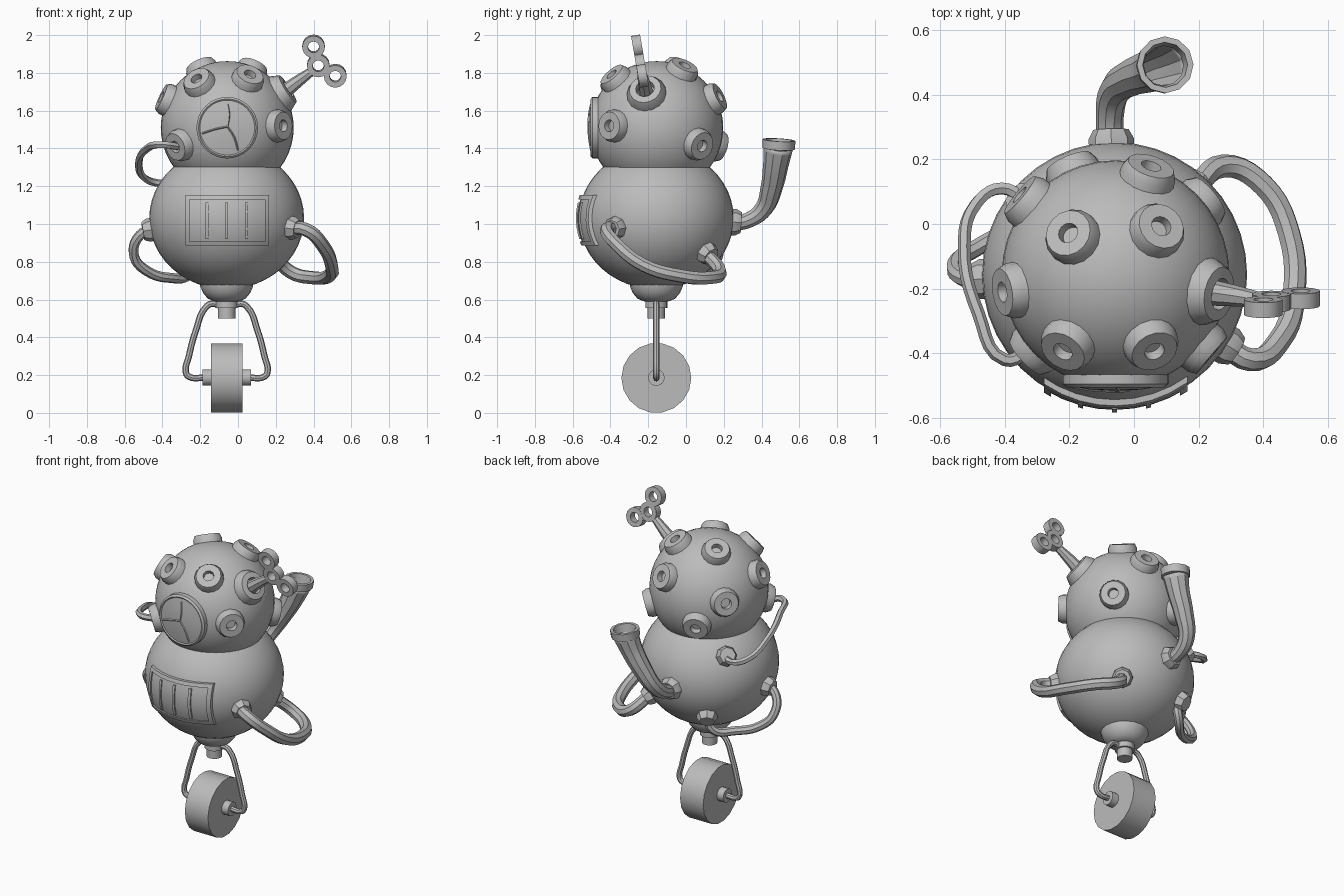
import bpy, bmesh, math
from mathutils import Vector

if "Cube" in bpy.data.objects:
    bpy.data.objects.remove(bpy.data.objects["Cube"])

grey = bpy.data.materials.new("metal_grey")
grey.diffuse_color = (0.5, 0.5, 0.5, 1)
grey.use_nodes = True
grey.node_tree.nodes["Principled BSDF"].inputs["Base Color"].default_value = grey.diffuse_color

HEAD, HEAD_R = Vector((-0.057, -0.155, 1.51)), 0.352
BODY, BODY_R, BODY_H = Vector((-0.06, -0.157, 1.03)), 0.41, 0.375


def finish(ob, angle=30):
    bpy.ops.object.select_all(action='DESELECT')
    ob.select_set(True)
    bpy.context.view_layer.objects.active = ob
    if ob.type == 'CURVE':
        bpy.ops.object.convert(target='MESH')
        ob = bpy.context.view_layer.objects.active
    ob.data.materials.clear()
    ob.data.materials.append(grey)
    bpy.ops.object.shade_smooth_by_angle(angle=math.radians(angle))
    return ob


def mesh_object(name, bm):
    bmesh.ops.recalc_face_normals(bm, faces=bm.faces)
    me = bpy.data.meshes.new(name)
    bm.to_mesh(me)
    bm.free()
    ob = bpy.data.objects.new(name, me)
    bpy.context.collection.objects.link(ob)
    return finish(ob)


def lathe(name, profile, sides, loc, axis=(0, 0, 1)):
    """Spin (radius, height) points about an axis."""
    bm = bmesh.new()
    rings = []
    for r, h in profile:
        if r == 0:
            rings.append([bm.verts.new((0, 0, h))] * sides)
        else:
            rings.append([bm.verts.new((r * math.cos(2 * math.pi * i / sides),
                                        r * math.sin(2 * math.pi * i / sides), h))
                          for i in range(sides)])
    for a, b in zip(rings, rings[1:]):
        for i in range(sides):
            j = (i + 1) % sides
            corners = list(dict.fromkeys((a[i], a[j], b[j], b[i])))
            if len(corners) > 2:
                bm.faces.new(corners)
    bmesh.ops.remove_doubles(bm, verts=bm.verts, dist=1e-5)
    ob = mesh_object(name, bm)
    ob.rotation_mode = 'QUATERNION'
    ob.rotation_quaternion = Vector(axis).to_track_quat('Z', 'Y')
    ob.location = loc
    return ob


def ellipsoid(name, loc, scale, segs=40, rings=24):
    bm = bmesh.new()
    bmesh.ops.create_uvsphere(bm, u_segments=segs, v_segments=rings, radius=1)
    bmesh.ops.scale(bm, vec=scale, verts=bm.verts)
    ob = mesh_object(name, bm)
    ob.location = loc


def tube(name, pts, radii, res=2, steps=5):
    """Smooth tube through points, one radius or one per point."""
    if not isinstance(radii, (list, tuple)):
        radii = [radii] * len(pts)
    cu = bpy.data.curves.new(name, 'CURVE')
    cu.dimensions = '3D'
    cu.bevel_depth, cu.bevel_resolution, cu.resolution_u = 1, res, steps
    sp = cu.splines.new('BEZIER')
    sp.bezier_points.add(len(pts) - 1)
    for p, co, r in zip(sp.bezier_points, pts, radii):
        p.co, p.radius = co, r
        p.handle_left_type = p.handle_right_type = 'AUTO'
    ob = bpy.data.objects.new(name, cu)
    bpy.context.collection.objects.link(ob)
    return finish(ob)


def body_normal(p):
    d = Vector(p) - BODY
    return Vector((d.x / BODY_R ** 2, d.y / BODY_R ** 2, d.z / BODY_H ** 2)).normalized()


def collar(name, p, r=0.062):
    """Octagonal hose socket sitting on the body."""
    d = Vector(p) - BODY
    k = math.sqrt((d.x ** 2 + d.y ** 2) / BODY_R ** 2 + d.z ** 2 / BODY_H ** 2)
    lathe(name, [(0, -0.03), (r, -0.03), (r, 0.012), (r * 0.78, 0.04), (0, 0.04)],
          8, BODY + d / k, body_normal(p))


def body_plate(name, x0, x1, z0, z1, low, high, nx=8, nz=6):
    """Plate bent round the front of the body, between two offsets."""
    bm = bmesh.new()
    layers = []
    for off in (low, high):
        rows = []
        for j in range(nz + 1):
            z = z0 + (z1 - z0) * j / nz
            row = []
            for i in range(nx + 1):
                x = x0 + (x1 - x0) * i / nx
                k = 1 - ((x - BODY.x) / BODY_R) ** 2 - ((z - BODY.z) / BODY_H) ** 2
                p = Vector((x, BODY.y - BODY_R * math.sqrt(k), z))
                row.append(bm.verts.new(p + Vector((0, -off, 0))))
            rows.append(row)
        layers.append(rows)
        for j in range(nz):
            for i in range(nx):
                bm.faces.new((rows[j][i], rows[j][i + 1], rows[j + 1][i + 1], rows[j + 1][i]))
    a, b = layers

    def rim(g):
        return (g[0] + [r[-1] for r in g[1:]] + g[-1][-2::-1] + [r[0] for r in g[-2:0:-1]])
    ra, rb = rim(a), rim(b)
    for i in range(len(ra)):
        j = (i + 1) % len(ra)
        bm.faces.new((ra[i], ra[j], rb[j], rb[i]))
    mesh_object(name, bm)


# Head, body and the bowl under the body
ellipsoid("head", HEAD, (HEAD_R,) * 3)
ellipsoid("body", BODY, (BODY_R, BODY_R, BODY_H))
lathe("lower_bowl", [(0, 0.74), (0.142, 0.70), (0.14, 0.67), (0.125, 0.635), (0.1, 0.605),
                     (0.07, 0.592), (0.058, 0.59), (0.058, 0.555), (0.046, 0.555),
                     (0.046, 0.5), (0, 0.5)], 20, (-0.06, -0.157, 0))

# Portholes spread over the head
ports = [(-.16, -.235, .255), (.115, -.228, .27), (-.15, .13, .345), (.143, .15, .335),
         (-.345, -.055, .16), (.295, -.25, .01), (-.27, -.25, -.1), (.283, .235, -.095),
         (.105, .32, .16), (-.29, .24, .06), (-.14, .335, -.1)]
for i, d in enumerate(ports):
    lathe(f"porthole_{i + 1}", [(0.088, 0.3), (0.086, 0.365), (0.074, 0.39), (0.032, 0.39),
                                (0.03, 0.356), (0, 0.356)], 16, HEAD, d)

# Front window with three-way bars
lathe("front_window", [(0.163, 0.25), (0.163, 0.34), (0.152, 0.35), (0.145, 0.345),
                       (0.08, 0.357), (0, 0.362)], 32, HEAD, (0, -1, 0))
hub = Vector((-0.055, -0.516, 1.515))
for i, (x, z) in enumerate([(-0.055, 1.635), (-0.19, 1.48), (0.0, 1.39)]):
    mid = hub.lerp(Vector((x, -0.512, z)), 0.5) + Vector((0.008, 0, 0.006))
    tube(f"window_bar_{i + 1}", [hub, mid, (x, -0.503, z)], 0.005, 0, 3)

# Wind-up key and its socket
lathe("key_socket", [(0.108, 0.29), (0.105, 0.345), (0.085, 0.385), (0.05, 0.39), (0.045, 0.36),
                     (0, 0.36)], 16, HEAD, (.313, -.06, .2))
tube("key_shaft", [(.22, -.21, 1.68), (.31, -.222, 1.75), (.39, -.235, 1.808)],
     [0.042, 0.033, 0.024])
for i, p in enumerate([(.40, -.257, 1.94), (.425, -.24, 1.84), (.515, -.23, 1.785)]):
    lathe(f"key_ring_{i + 1}", [(.03, -.024), (.06, -.024), (.06, .024), (.03, .024), (.03, -.024)],
          16, p, (0, 1, .17))

# Curved chest panel: backing, raised frame, slats
X0, X1, Z0, Z1 = -0.278, 0.165, 0.885, 1.153
body_plate("chest_panel", X0, X1, Z0, Z1, -0.03, 0.008)
w = 0.022
body_plate("chest_frame_bottom", X0, X1, Z0, Z0 + w, 0, 0.018, 8, 1)
body_plate("chest_frame_top", X0, X1, Z1 - w, Z1, 0, 0.018, 8, 1)
body_plate("chest_frame_left", X0, X0 + w, Z0 + w, Z1 - w, 0, 0.018, 1, 6)
body_plate("chest_frame_right", X1 - w, X1, Z0 + w, Z1 - w, 0, 0.018, 1, 6)
for i, x in enumerate([-0.165, -0.06, 0.045]):
    body_plate(f"chest_slat_{i + 1}", x - 0.008, x + 0.008, 0.92, 1.115, 0, 0.016, 1, 6)

# Hoses and their collars
tube("head_hose", [(-.32, -.39, 1.41), (-.40, -.42, 1.42), (-.48, -.28, 1.40), (-.525, -.08, 1.32),
                   (-.49, .06, 1.24), (-.41, .11, 1.215), (-.32, .06, 1.22)], 0.02, 1)
tube("left_hose", [(-.43, -.17, .98), (-.52, -.17, .94), (-.55, -.12, .83), (-.48, -.07, .75),
                   (-.36, .0, .715), (-.26, .1, .735), (-.23, .11, .84)], 0.027)
tube("right_hose", [(.26, -.35, .97), (.36, -.42, .97), (.45, -.36, .885), (.495, -.22, .78),
                    (.48, -.03, .725), (.40, .12, .715), (.28, .18, .745), (.18, .10, .85)], 0.036)
for name, p in [("head_hose_collar", (-.34, .07, 1.22)), ("left_hose_collar", (-.46, -.17, .97)),
                ("left_hose_rear_collar", (-.25, .14, .83)), ("right_hose_collar", (.28, -.37, .98)),
                ("right_hose_rear_collar", (.19, .12, .84)), ("horn_collar", (-.07, .25, 1.01))]:
    collar(name, p, 0.07 if name == "horn_collar" else 0.062)

# Flared horn at the back, open at the top
horn = tube("horn", [(-.07, .23, 1.0), (-.075, .33, 1.02), (-.06, .41, 1.08), (0, .455, 1.2),
                     (.055, .475, 1.31), (.092, .49, 1.41)],
            [.036, .038, .044, .054, .062, .073], 3)
sol = horn.modifiers.new("wall", 'SOLIDIFY')
sol.thickness, sol.offset = 0.01, 0
lathe("horn_rim", [(.068, -.025), (.086, -.022), (.088, .025), (.07, .025), (.062, -.025),
                   (.068, -.025)], 12, (.094, .491, 1.42), (.1, .06, 1))

# Wheel, axle and fork
lathe("wheel", [(0, -.083), (.185, -.083), (.185, .083), (0, .083)], 18,
      (-.06, -.157, .185), (1, 0, 0))
lathe("axle", [(0, -.128), (.044, -.128), (.044, .128), (0, .128)], 14,
      (-.06, -.157, .187), (1, 0, 0))
for side, s in (("left", -1), ("right", 1)):
    path = [(.03, .565), (.075, .578), (.105, .565), (.165, .43), (.2, .30), (.216, .215),
            (.2, .192), (.11, .187)]
    tube(f"fork_{side}", [(-.06 + s * x, -.157, z) for x, z in path], 0.017)
